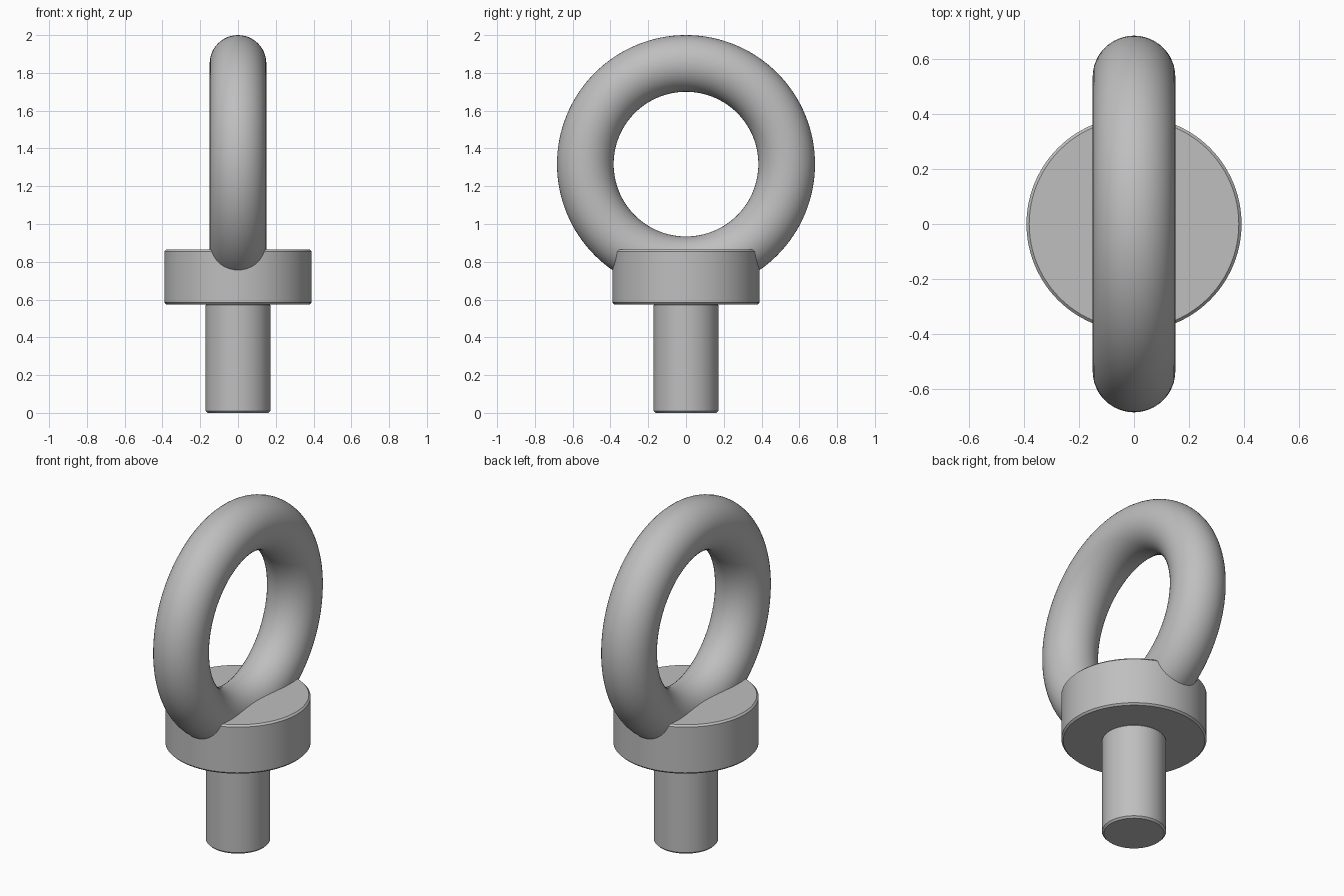
import bpy
import math

cube = bpy.data.objects.get("Cube")
if cube:
    bpy.data.objects.remove(cube, do_unlink=True)

steel = bpy.data.materials.new("grey steel")
steel.use_nodes = True
colour = (0.52, 0.52, 0.52, 1)
steel.diffuse_color = colour
steel.node_tree.nodes["Principled BSDF"].inputs["Base Color"].default_value = colour


def finish(obj, name):
    obj.name = name
    obj.data.materials.append(steel)
    bpy.ops.object.shade_smooth_by_angle(angle=math.radians(30))


def chamfered_cylinder(name, radius, bottom, top, chamfer):
    bpy.ops.mesh.primitive_cylinder_add(
        vertices=96, radius=radius, depth=top - bottom,
        location=(0, 0, (bottom + top) / 2))
    obj = bpy.context.object
    bevel = obj.modifiers.new("chamfer", "BEVEL")
    bevel.width = chamfer
    bevel.segments = 1
    bevel.limit_method = "ANGLE"
    bevel.angle_limit = math.radians(40)
    bpy.ops.object.modifier_apply(modifier=bevel.name)
    finish(obj, name)


# Shank and collar
chamfered_cylinder("shank", 0.172, 0, 0.58, 0.01)
chamfered_cylinder("collar", 0.39, 0.575, 0.865, 0.01)

# Lifting ring, standing in the YZ plane and sunk into the collar
bpy.ops.mesh.primitive_torus_add(
    major_radius=0.533, minor_radius=0.15, major_segments=128,
    minor_segments=48, location=(0, 0, 1.317), rotation=(0, math.pi / 2, 0))
finish(bpy.context.object, "lifting_ring")
